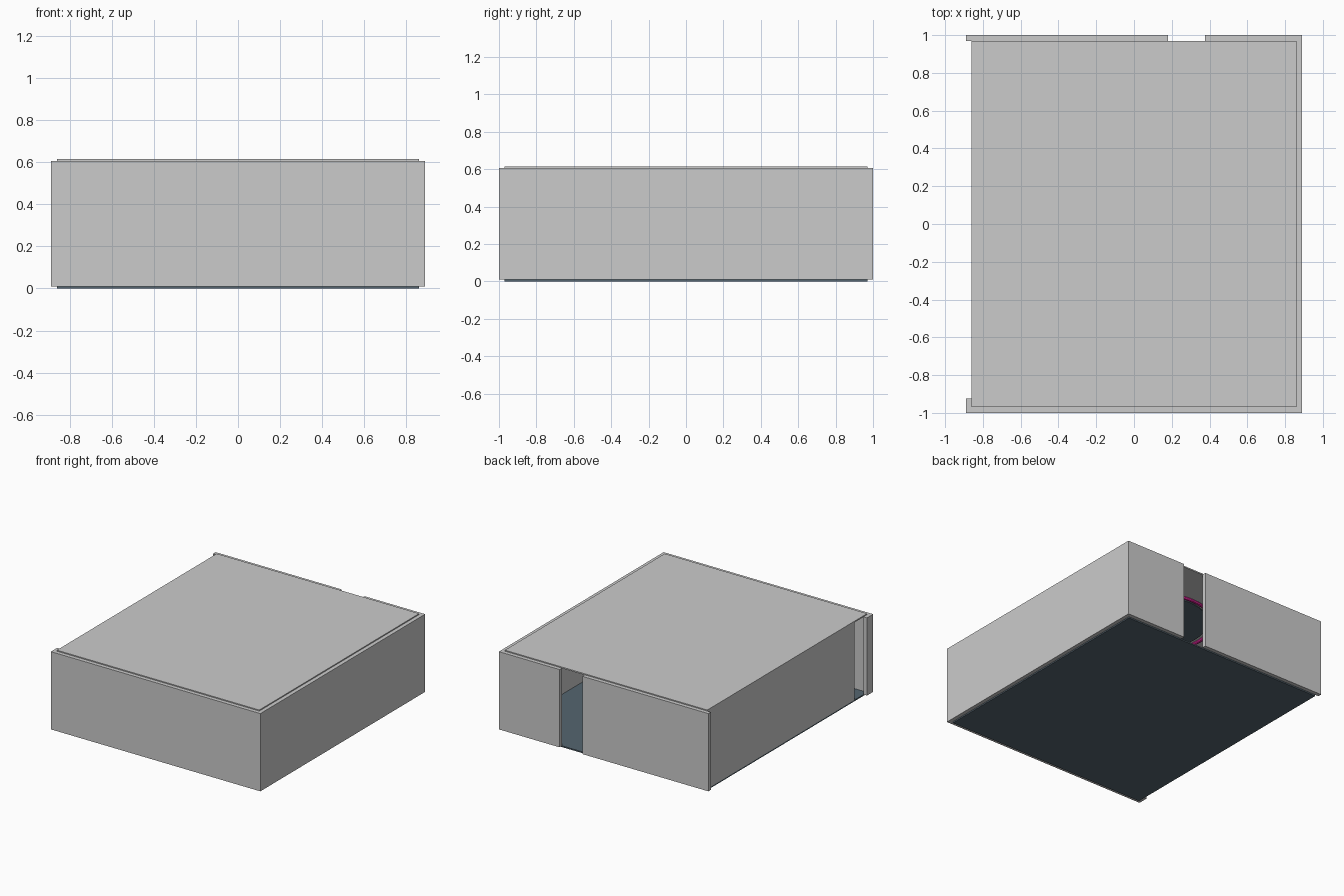
import bpy, bmesh

if "Cube" in bpy.data.objects:
    bpy.data.objects.remove(bpy.data.objects["Cube"])

X, Y, T = 0.89, 1.0, 0.03          # outer half sizes and wall thickness
Z0, Z1, TOP = 0.01, 0.605, 0.615   # wall base, wall top, ceiling top


def material(name, rgb):
    m = bpy.data.materials.new(name)
    m.diffuse_color = (*rgb, 1)
    m.use_nodes = True
    m.node_tree.nodes["Principled BSDF"].inputs["Base Color"].default_value = m.diffuse_color
    return m


def finish(name, bm, mat=None):
    bmesh.ops.recalc_face_normals(bm, faces=bm.faces)
    me = bpy.data.meshes.new(name)
    bm.to_mesh(me)
    bm.free()
    ob = bpy.data.objects.new(name, me)
    bpy.context.collection.objects.link(ob)
    if mat:
        me.materials.append(mat)
    return ob


def prism(name, outline, z0, z1, mat=None):
    bm = bmesh.new()
    face = bm.faces.new([bm.verts.new((x, y, z0)) for x, y in outline])
    ext = bmesh.ops.extrude_face_region(bm, geom=[face], use_keep_orig=True)
    verts = [g for g in ext["geom"] if isinstance(g, bmesh.types.BMVert)]
    bmesh.ops.translate(bm, verts=verts, vec=(0, 0, z1 - z0))
    return finish(name, bm, mat)


def slab(name, x0, x1, y0, y1, z0, z1, mat=None):
    return prism(name, [(x0, y0), (x1, y0), (x1, y1), (x0, y1)], z0, z1, mat)


dark = material("dark_slate", (0.09, 0.13, 0.16))
pink = material("pink_glow", (0.8, 0.02, 0.35))

# Floor and ceiling fit inside the wall outline
slab("floor", -X + T, X - T, -Y + T, Y - T, 0, Z0, dark)
slab("ceiling", -X + T, X - T, -Y + T, Y - T, Z1, TOP)

# Continuous wall: left stub, front, right, and back up to the doorway
prism("main_wall", [(-X, -0.925), (-X, -Y), (X, -Y), (X, Y), (0.375, Y),
                    (0.375, Y - T), (X - T, Y - T), (X - T, -Y + T),
                    (-X + T, -Y + T), (-X + T, -0.925)], Z0, Z1 + 0.002)

# Rest of the back wall and the recessed thin left wall
slab("back_wall", -X, 0.18, Y - T, Y, Z0, Z1 + 0.002)
slab("left_wall", -X + T, -X + T + 0.004, -0.815, Y - T, Z0, Z1)

# Round ceiling light: dark disc inside a glowing ring
CX, CY, SEG = 0.01, 0.25, 48
bpy.ops.mesh.primitive_cylinder_add(vertices=SEG, radius=0.37, depth=0.008,
                                    location=(CX, CY, Z1 - 0.004))
disc = bpy.context.object
disc.name = "ceiling_disc"
disc.data.materials.append(dark)
bpy.ops.object.shade_smooth_by_angle()

bpy.ops.mesh.primitive_torus_add(major_segments=SEG, minor_segments=8,
                                 major_radius=0.405, minor_radius=0.012,
                                 location=(CX, CY, Z1 - 0.01))
ring = bpy.context.object
ring.name = "ceiling_light_ring"
ring.data.materials.append(pink)
bpy.ops.object.shade_smooth_by_angle()
